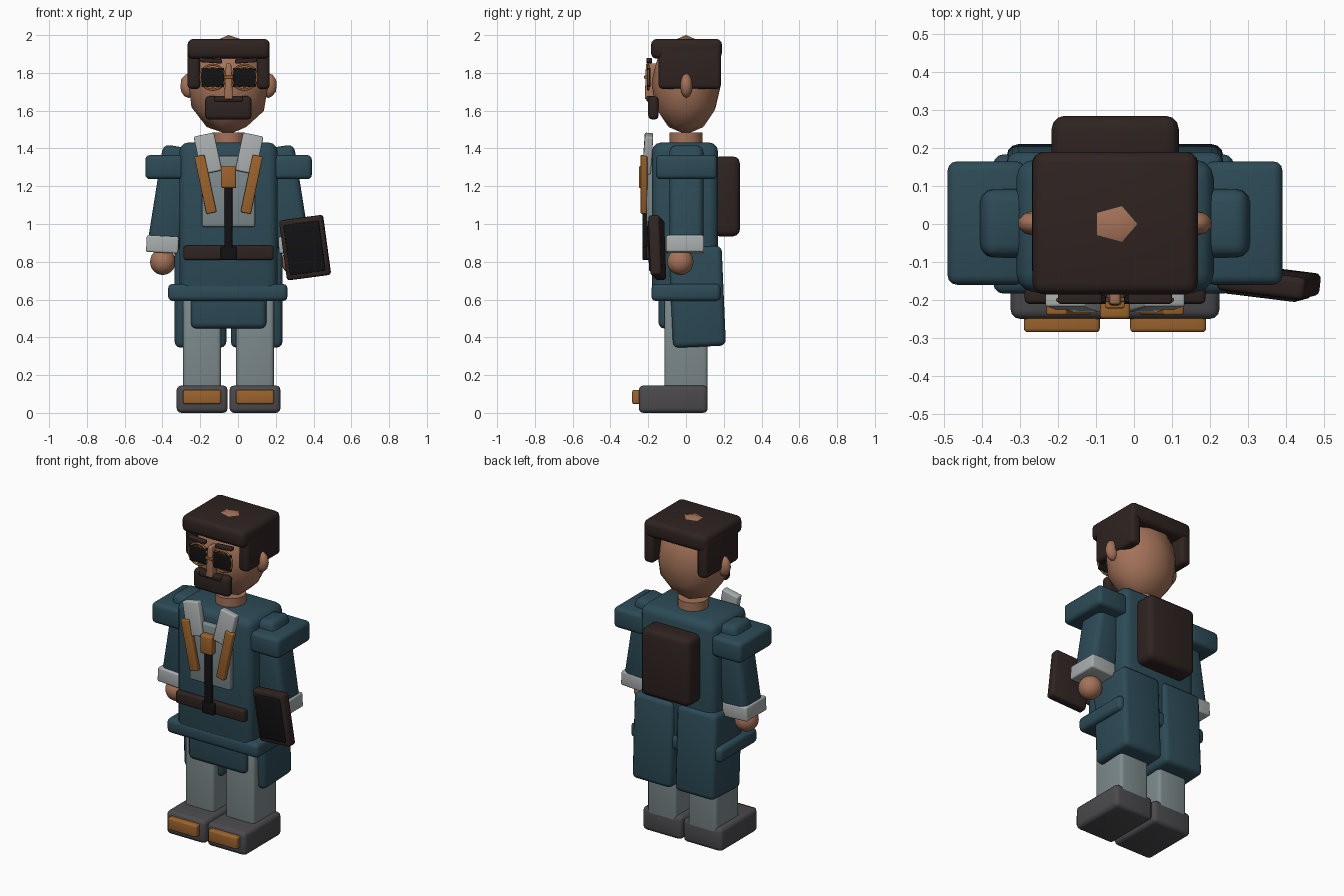
import bpy, bmesh
from math import radians, pi
from mathutils import Matrix, Vector

if "Cube" in bpy.data.objects:
    bpy.data.objects.remove(bpy.data.objects["Cube"])

CX = -0.05  # symmetry line of the figure


def material(name, r, g, b):
    m = bpy.data.materials.new(name)
    m.diffuse_color = (r, g, b, 1)
    m.use_nodes = True
    m.node_tree.nodes["Principled BSDF"].inputs["Base Color"].default_value = m.diffuse_color
    return m


COAT = material("coat_teal", 0.026, 0.07, 0.095)
HAIR = material("dark_brown", 0.028, 0.017, 0.015)
SKIN = material("skin", 0.37, 0.17, 0.10)
ORANGE = material("orange_trim", 0.33, 0.125, 0.026)
LIGHT = material("light_cloth", 0.40, 0.42, 0.42)
GREY = material("grey_cloth", 0.21, 0.26, 0.27)
SHOE = material("shoe_grey", 0.07, 0.067, 0.074)
BLACK = material("black", 0.006, 0.006, 0.007)


def finish(name, bm, mat, loc, rot=(0, 0, 0)):
    me = bpy.data.meshes.new(name)
    bm.to_mesh(me)
    bm.free()
    ob = bpy.data.objects.new(name, me)
    bpy.context.collection.objects.link(ob)
    ob.location = loc
    ob.rotation_euler = [radians(a) for a in rot]
    me.materials.append(mat)
    bpy.ops.object.select_all(action='DESELECT')
    ob.select_set(True)
    bpy.context.view_layer.objects.active = ob
    bpy.ops.object.shade_smooth_by_angle(angle=radians(46))
    return ob


def box(name, mat, x, y, z, bevel=0.01, rot=(0, 0, 0), top=(1, 1)):
    """Rounded box from (min, max) ranges; top scales the upper face."""
    bm = bmesh.new()
    bmesh.ops.create_cube(bm, size=1)
    for v in bm.verts:
        if v.co.z > 0:
            v.co.x *= top[0]
            v.co.y *= top[1]
        v.co = Vector((v.co.x * (x[1] - x[0]), v.co.y * (y[1] - y[0]), v.co.z * (z[1] - z[0])))
    bmesh.ops.bevel(bm, geom=bm.edges[:], offset=bevel, segments=3, profile=0.5, affect='EDGES')
    return finish(name, bm, mat, [(a + b) / 2 for a, b in (x, y, z)], rot)


def ball(name, mat, loc, radii, sub=2):
    bm = bmesh.new()
    bmesh.ops.create_icosphere(bm, subdivisions=sub, radius=1)
    bmesh.ops.scale(bm, vec=radii, verts=bm.verts)
    return finish(name, bm, mat, loc)


def ring(name, mat, loc, R, r):
    """Torus facing the front."""
    bm = bmesh.new()
    n, k = 24, 8
    prof = [bm.verts.new(Matrix.Rotation(2 * pi * i / k, 3, 'Y') @ Vector((r, 0, 0)) + Vector((R, 0, 0)))
            for i in range(k)]
    edges = [bm.edges.new((prof[i], prof[(i + 1) % k])) for i in range(k)]
    bmesh.ops.spin(bm, geom=prof + edges, cent=(0, 0, 0), axis=(0, 0, 1), angle=2 * pi, steps=n, use_merge=True)
    bmesh.ops.remove_doubles(bm, verts=bm.verts, dist=1e-5)
    bmesh.ops.recalc_face_normals(bm, faces=bm.faces)
    return finish(name, bm, mat, loc, (90, 0, 0))


# --- Paired parts: offsets are measured outwards from the symmetry line
for side, s in (("left", -1), ("right", 1)):
    def span(a, b):
        return tuple(sorted((CX + s * a, CX + s * b)))

    # shoes, toe caps, legs
    box(side + "_shoe", SHOE, span(0.005, 0.275), (-0.25, 0.115), (0.0, 0.145), 0.025)
    box(side + "_toe_cap", ORANGE, span(0.04, 0.24), (-0.285, -0.22), (0.047, 0.122), 0.01)
    box(side + "_leg", GREY, span(0.04, 0.24), (-0.115, 0.115), (0.10, 0.72), 0.02)
    # coat tails
    box(side + "_coat_tail", COAT, span(0.012, 0.285), (-0.08, 0.2), (0.35, 0.88), 0.03, (2.5, 0, 0))
    # arms, shoulder pads, cuffs, hands
    box(side + "_arm", COAT, span(0.215, 0.39), (-0.088, 0.092), (0.865, 1.412), 0.035, (0, -s * 9, 0))
    box(side + "_shoulder_pad", COAT, span(0.235, 0.441), (-0.16, 0.165), (1.237, 1.365), 0.025)
    box(side + "_cuff", LIGHT, span(0.265, 0.435), (-0.105, 0.095), (0.848, 0.937), 0.01, (0, -s * 3, 0))
    ball(side + "_hand", SKIN, (CX + s * 0.348, -0.03, 0.80), (0.068, 0.07, 0.07), 3)
    # collar and shoulder straps
    box(side + "_collar", LIGHT, span(0.055, 0.165), (-0.225, -0.18), (1.27, 1.475), 0.008, (-4, s * 12, 0))
    box(side + "_strap", ORANGE, span(0.095, 0.15), (-0.24, -0.205), (1.055, 1.365), 0.006, (0, s * 12, 0))
    # ears and side hair
    ball(side + "_ear", SKIN, (CX + s * 0.21, 0.002, 1.733), (0.047, 0.033, 0.066))
    box(side + "_side_hair", HAIR, span(0.15, 0.218), (-0.145, 0.185), (1.715, 1.945), 0.022)
    # glasses and brows
    gx = CX + s * 0.084
    ring(side + "_glasses_rim", ORANGE, (gx, -0.2, 1.777), 0.066, 0.006)
    ring(side + "_glasses_inner_rim", ORANGE, (gx, -0.203, 1.777), 0.05, 0.004)
    box(side + "_lens", BLACK, (gx - 0.06, gx + 0.06), (-0.207, -0.187), (1.725, 1.827), 0.006)
    box(side + "_brow", HAIR, span(0.035, 0.15), (-0.21, -0.18), (1.853, 1.876), 0.006, (0, -s * 4, 0))

# --- Coat body
box("coat_body", COAT, (-0.31, 0.21), (-0.18, 0.17), (0.62, 1.432), 0.05)
box("coat_hem_band", COAT, (-0.37, 0.262), (-0.183, 0.183), (0.592, 0.683), 0.025)
box("coat_front_flap", COAT, (-0.25, 0.15), (-0.145, 0.0), (0.447, 0.75), 0.03)
box("backpack", HAIR, (-0.217, 0.118), (0.14, 0.285), (0.935, 1.357), 0.035)

# --- Shirt, tie and belt
box("shirt_front", GREY, (-0.19, 0.09), (-0.21, -0.165), (0.985, 1.36), 0.01)
box("tie", BLACK, (-0.072, -0.03), (-0.23, -0.2), (0.84, 1.21), 0.006)
box("tie_knot", ORANGE, (-0.09, -0.01), (-0.25, -0.2), (1.19, 1.307), 0.01)
box("belt", HAIR, (-0.288, 0.188), (-0.21, -0.165), (0.81, 0.885), 0.012)
box("belt_buckle", BLACK, (-0.092, -0.008), (-0.23, -0.195), (0.81, 0.88), 0.006)

# --- Neck and head
bm = bmesh.new()
bmesh.ops.create_cone(bm, cap_ends=True, segments=24, radius1=0.088, radius2=0.088, depth=0.13)
finish("neck", bm, SKIN, (CX, 0, 1.42))
ball("head", SKIN, (CX, 0, 1.737), (0.22, 0.185, 0.263))
box("hair_cap", HAIR, (-0.267, 0.168), (-0.185, 0.19), (1.875, 1.98), 0.03)
box("nose", SKIN, (-0.073, -0.027), (-0.218, -0.14), (1.66, 1.85), 0.008, top=(0.6, 0.85))
box("glasses_bridge", ORANGE, (-0.075, -0.025), (-0.222, -0.2), (1.77, 1.785), 0.004)
box("beard", HAIR, (-0.174, 0.072), (-0.2, -0.145), (1.553, 1.677), 0.022)
box("moustache", HAIR, (-0.125, 0.025), (-0.21, -0.17), (1.648, 1.678), 0.008)

# --- Tablet held in the right hand, screen parented to the case
case = box("tablet_case", HAIR, (0.238, 0.472), (-0.182, -0.122), (0.715, 1.035), 0.015, (3, -7.5, -7))
screen = box("tablet_screen", BLACK, (-0.095, 0.095), (-0.038, -0.01), (-0.133, 0.133), 0.005)
screen.parent = case
